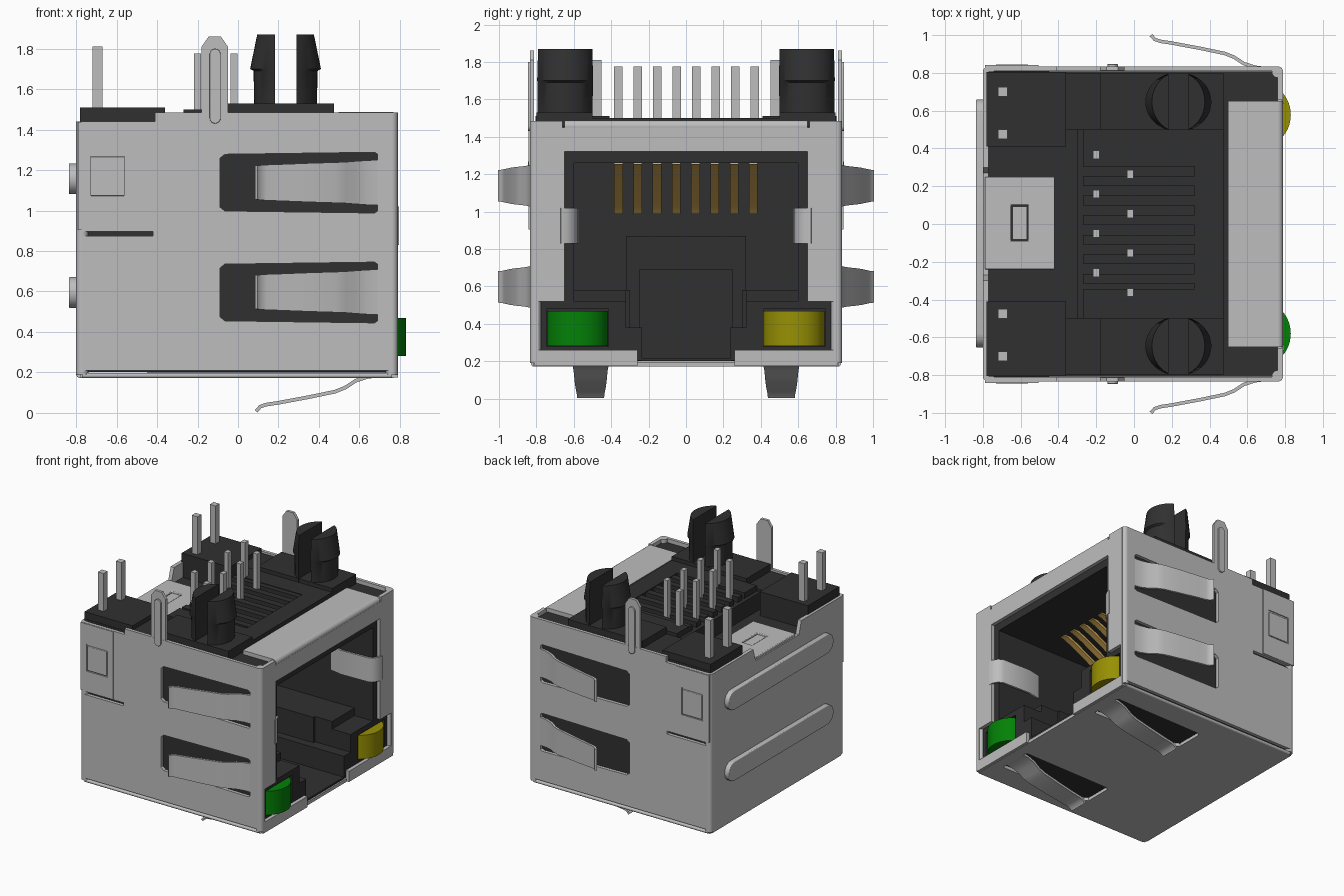
import bpy, bmesh, math
from mathutils import Vector

if "Cube" in bpy.data.objects:
    bpy.data.objects.remove(bpy.data.objects["Cube"], do_unlink=True)


def material(name, rgb):
    m = bpy.data.materials.new(name)
    m.use_nodes = True
    m.diffuse_color = (*rgb, 1)
    m.node_tree.nodes["Principled BSDF"].inputs["Base Color"].default_value = (*rgb, 1)
    return m


STEEL = material("steel grey", (0.515, 0.515, 0.515))
DARK = material("dark plastic", (0.03, 0.03, 0.03))
GOLD = material("gold", (0.68, 0.42, 0.1))
GREEN = material("green lens", (0.001, 0.22, 0.002))
YELLOW = material("yellow lens", (0.31, 0.28, 0.001))


def finish(name, bm, mat, bevel=0, smooth=False):
    bmesh.ops.remove_doubles(bm, verts=bm.verts, dist=1e-5)
    bmesh.ops.recalc_face_normals(bm, faces=bm.faces)
    me = bpy.data.meshes.new(name)
    bm.to_mesh(me)
    bm.free()
    me.materials.append(mat)
    ob = bpy.data.objects.new(name, me)
    bpy.context.collection.objects.link(ob)
    if bevel:
        mod = ob.modifiers.new("bevel", 'BEVEL')
        mod.width, mod.segments = bevel, 3
    if smooth:
        bpy.ops.object.select_all(action='DESELECT')
        ob.select_set(True)
        bpy.context.view_layer.objects.active = ob
        bpy.ops.object.shade_smooth_by_angle(angle=math.radians(35))


def boxes(name, mat, items):
    """Boxes given as (x0, x1, y0, y1, z0, z1) in one object."""
    bm = bmesh.new()
    for x0, x1, y0, y1, z0, z1 in items:
        vs = bmesh.ops.create_cube(bm, size=1)["verts"]
        for v in vs:
            v.co = (x0 if v.co.x < 0 else x1, y0 if v.co.y < 0 else y1, z0 if v.co.z < 0 else z1)
    me = bpy.data.meshes.new(name)
    bm.to_mesh(me)
    bm.free()
    me.materials.append(mat)
    bpy.context.collection.objects.link(bpy.data.objects.new(name, me))


# Axis mappings: (u, v, n) to world
def on_side(u, v, n): return (u, n, v)
def on_end(u, v, n): return (n, u, v)
def on_flat(u, v, n): return (u, v, n)


def plate(name, mat, loops, n0, n1, axes, bevel=0, smooth=False):
    """Flat sheet: first loop is the outline, others are holes."""
    cu = bpy.data.curves.new(name, 'CURVE')
    cu.dimensions, cu.fill_mode = '2D', 'BOTH'
    cu.extrude = abs(n1 - n0) / 2
    for loop in loops:
        sp = cu.splines.new('POLY')
        sp.points.add(len(loop) - 1)
        for p, (u, v) in zip(sp.points, loop):
            p.co = (u, v, 0, 1)
        sp.use_cyclic_u = True
    tmp = bpy.data.objects.new(name, cu)
    bpy.context.collection.objects.link(tmp)
    deps = bpy.context.evaluated_depsgraph_get()
    me = bpy.data.meshes.new_from_object(tmp.evaluated_get(deps))
    bpy.data.objects.remove(tmp, do_unlink=True)
    bpy.data.curves.remove(cu)
    bm = bmesh.new()
    bm.from_mesh(me)
    bpy.data.meshes.remove(me)
    for f in bm.faces:
        f.smooth = False
        f.material_index = 0
    for v in bm.verts:
        v.co = axes(v.co.x, v.co.y, v.co.z + (n0 + n1) / 2)
    finish(name, bm, mat, bevel, smooth)


def ribbon(name, mat, pts, axes, centre, thick):
    """Bent strip of rectangular section along (a, b, half_width) points."""
    bm = bmesh.new()
    rows = []
    for i, (a, b, w) in enumerate(pts):
        p, q = pts[max(i - 1, 0)], pts[min(i + 1, len(pts) - 1)]
        n = Vector((p[1] - q[1], q[0] - p[0])).normalized() * thick / 2
        rows.append([bm.verts.new(axes(a + k * n.x, b + k * n.y, centre + s * w))
                     for k, s in ((-1, -1), (-1, 1), (1, 1), (1, -1))])
    for p, q in zip(rows, rows[1:]):
        for i in range(4):
            j = (i + 1) % 4
            bm.faces.new((p[i], p[j], q[j], q[i]))
    bm.faces.new(rows[0])
    bm.faces.new(rows[-1])
    finish(name, bm, mat, smooth=True)


def rod(name, p, q, r):
    p, q = Vector(p), Vector(q)
    bm = bmesh.new()
    bmesh.ops.create_cone(bm, cap_ends=True, segments=24, radius1=r, radius2=r, depth=(q - p).length)
    rot = (q - p).to_track_quat('Z', 'Y')
    for v in bm.verts:
        v.co = rot @ v.co + (p + q) / 2
    finish(name, bm, STEEL, smooth=True)


def rect(u0, u1, v0, v1):
    return [(u0, v0), (u1, v0), (u1, v1), (u0, v1)]


def stadium(a0, a1, b, r, upright=False):
    pts = []
    for c, start in ((a1 - r, -90), (a0 + r, 90)):
        for i in range(9):
            t = math.radians(start + i * 22.5)
            pts.append((c + r * math.cos(t), b + r * math.sin(t)))
    return [(v, u) for u, v in pts] if upright else pts


def spring_window(c, k=1):
    top = [(.69, .115), (.69, .14), (.675, .15), (-.065, .14), (-.09, .12)]
    return [(x, c + k * w) for x, w in top] + [(x, c - k * w) for x, w in reversed(top)]


# Spring finger profile: distance along x, outward offset, half width
SPRING = [(.70, -.002, .112), (.64, .005, .11), (.58, .025, .106), (.53, .058, .102), (.48, .078, .1),
          (.35, .105, .096), (.2, .133, .09), (.14, .142, .088), (.11, .152, .086), (.09, .175, .084)]

# Steel shell: sides, with spring fingers, rear flaps and ground pins
for s, side in ((-1, "right"), (1, "left")):
    outline = [(-.77, .21), (.76, .21), (.76, 1.485), (-.41, 1.485), (-.41, 1.44), (-.77, 1.44),
               (-.77, .897), (-.42, .897), (-.42, .873), (-.77, .873)]
    plate(f"{side}_shell_side", STEEL, [outline, spring_window(1.138), spring_window(.595)],
          s * .81, s * .835, on_side)
    for k, z in (("upper", 1.138), ("lower", .597)):
        ribbon(f"{side}_{k}_spring", STEEL, SPRING, lambda a, b, c: (a, s * (.825 + b), c), z, .018)
    ribbon(f"{side}_bottom_spring", STEEL, [(a, b, w * .86) for a, b, w in SPRING],
           lambda a, b, c: (a, c, .183 - b), s * .51, .018)
    plate(f"{side}_rear_flap", STEEL, [rect(-.79, -.505, .905, 1.438), rect(-.738, -.552, 1.065, 1.282)],
          s * .83, s * .842, on_side)
    plate(f"{side}_flap_button", STEEL, [rect(-.73, -.56, 1.073, 1.268)], s * .83, s * .845, on_side, .004)
    plate(f"{side}_ground_pin", STEEL, [[(-.18, 1.44), (-.05, 1.44), (-.05, 1.81), (-.085, 1.86),
                                         (-.145, 1.86), (-.18, 1.81)]], s * .812, s * .834, on_side)
    plate(f"{side}_pin_rib", STEEL, [stadium(1.43, 1.8, -.113, .027, True)], s * .83, s * .846, on_side, .006, True)
    rod(f"{side}_front_corner", (.76, s * .805, .19), (.76, s * .805, 1.485), .03)
    rod(f"{side}_rear_corner", (-.77, s * .805, .19), (-.77, s * .805, 1.44), .03)
    rod(f"{side}_bottom_edge", (-.77, s * .815, .185), (.76, s * .815, .185), .013)
    # Guide tongue folded into the opening
    ribbon(f"{side}_guide_tongue", STEEL, [(.788, .67, .095), (.785, .64, .095), (.765, .605, .095),
           (.73, .587, .095), (.5, .58, .095), (.4, .6, .095)], lambda a, b, c: (a, s * b, c), .925, .015)

# Shell front, back, bottom and top
half = [(.26, .175), (.26, .26), (.79, .26), (.79, .52), (.65, .52), (.65, 1.32)]
plate("shell_front", STEEL, [half + [(-y, z) for y, z in reversed(half)] +
      [(-.81, .175), (-.81, 1.485), (-.66, 1.485), (-.66, 1.45), (.66, 1.45), (.66, 1.485), (.81, 1.485), (.81, .175)]],
      .76, .79, on_end)
plate("shell_back", STEEL, [[(-.805, .19), (.805, .19), (.805, 1.44), (.3, 1.44), (.27, 1.34),
                             (-.27, 1.34), (-.3, 1.44), (-.805, 1.44)]], -.8, -.77, on_end)
for z in (1.157, .595):
    plate("back_rib", STEEL, [stadium(-.655, .66, z, .076)], -.785, -.836, on_end, .022, True)
plate("shell_bottom", STEEL, [rect(-.78, .77, -.815, .815)] +
      [spring_window(c, .87) for c in (-.51, .51)], .172, .197, on_flat)
rod("back_bottom_edge", (-.78, -.8, .192), (-.78, .8, .192), .02)
boxes("shell_top_strip", STEEL, [(.497, .76, -.65, .65, 1.455, 1.487)])
rod("top_front_edge", (.76, -.65, 1.457), (.76, .65, 1.457), .03)
plate("rear_top_tab", STEEL, [rect(-.79, -.42, -.24, .25), rect(-.65, -.56, -.09, .1)], 1.335, 1.36, on_flat, .006)
boxes("tab_button", STEEL, [(-.643, -.567, -.082, .092, 1.32, 1.352)])

# Plastic housing around the plug cavity
housing = [(-.77, -.45, -.81, .81, .203, 1.32), (-.46, -.26, -.65, .65, 1.26, 1.32),
           (-.3, .762, -.65, .65, 1.26, 1.455), (-.45, .762, -.24, .24, .2, .215),
           (-.45, -.4, -.32, .32, .2, .87), (-.4, -.35, -.25, .25, .2, .69)]
for s in (-1, 1):
    def yy(a, b): return tuple(sorted((s * a, s * b)))
    housing += [(-.77, .6, *yy(.6, .808), .203, 1.455), (.6, .762, *yy(.6, .808), .478, 1.455),
                (-.45, .6, *yy(.32, .6), .203, .58),
                # frame around the lamp pocket
                (.6, .762, *yy(.32, .6), .478, .52), (.6, .762, *yy(.32, .415), .203, .478),
                (.6, .762, *yy(.41, .75), .203, .279), (.6, .762, *yy(.745, .808), .203, .478),
                (-.45, .762, *yy(.235, .32), .203, .38), (-.45, .45, *yy(.3, .33), .38, .58),
                # rear pin blocks and peg pads
                (-.78, -.36, *yy(.41, .805), 1.3, 1.51), (-.36, -.18, *yy(.5, .8), 1.44, 1.475),
                (-.18, .475, *yy(.5, .8), 1.44, 1.53)]
boxes("housing", DARK, housing)

# Comb plate on top with grooves between the pins
comb = [(.32, .475, -.5, .5, 1.45, 1.5), (-.27, .32, -.5, -.345, 1.45, 1.5), (-.27, .32, .345, .5, 1.45, 1.5)]
comb += [(-.27, .32, y - .026, y + .026, 1.45, 1.495) for y in [-.29 + .1035 * i for i in range(7)]]
boxes("pin_comb", DARK, comb)

# Split mounting pegs, tapered only across the slot
for s in (-1, 1):
    for h, half_name in ((-1, "rear"), (1, "front")):
        bm = bmesh.new()
        rings = []
        for z, r in ((1.5, .155), (1.69, .158), (1.70, .175), (1.87, .14)):
            rings.append([bm.verts.new((r * math.cos(t), .157 * math.sin(t), z))
                          for t in [math.tau * i / 40 for i in range(40)]])
        for a, b in zip(rings, rings[1:]):
            for i in range(40):
                j = (i + 1) % 40
                bm.faces.new((a[i], a[j], b[j], b[i]))
        bm.faces.new(rings[0])
        bm.faces.new(rings[-1])
        bmesh.ops.bisect_plane(bm, geom=bm.verts[:] + bm.edges[:] + bm.faces[:], plane_co=(h * .053, 0, 0),
                               plane_no=(h, 0, 0), clear_inner=True)
        bmesh.ops.holes_fill(bm, edges=[e for e in bm.edges if e.is_boundary], sides=0)
        bmesh.ops.translate(bm, verts=bm.verts, vec=(.235, s * .646, 0))
        finish(f"{half_name}_peg_half", bm, DARK, smooth=True)

# Solder pins in two staggered rows, and the lamp pins
pins = []
for i in range(8):
    x, y = (-.2 if i % 2 == 0 else -.02), .367 - .1042 * i
    pins.append((x - .018, x + .018, y - .022, y + .022, 1.4, 1.775))
boxes("signal_pins", STEEL, pins)
boxes("lamp_pins", STEEL, [(-.72, -.67, y - .024, y + .024, 1.45, 1.81) for y in (-.7, -.475, .475, .7)])

# Gold contact wires
for i in range(8):
    ribbon("contact_wire", GOLD, [(.36, 1.262, .023), (.33, 1.255, .023), (.25, 1.22, .023), (.1, 1.14, .023),
           (-.03, 1.055, .023), (-.08, 1.015, .023), (-.1, .995, .023)], lambda a, b, c: (a, c, b),
           -.361 + .103 * i, .02)

# Rounded indicator lenses
for name, mat, c in (("green_lens", GREEN, -.58), ("yellow_lens", YELLOW, .578)):
    arc = [(.685 + .145 * math.cos(t), c + .163 * math.sin(t)) for t in [math.pi * (i / 24 - .5) for i in range(25)]]
    plate(name, mat, [[(.6, c - .163)] + arc + [(.6, c + .163)]], .28, .468, on_flat, 0, True)
